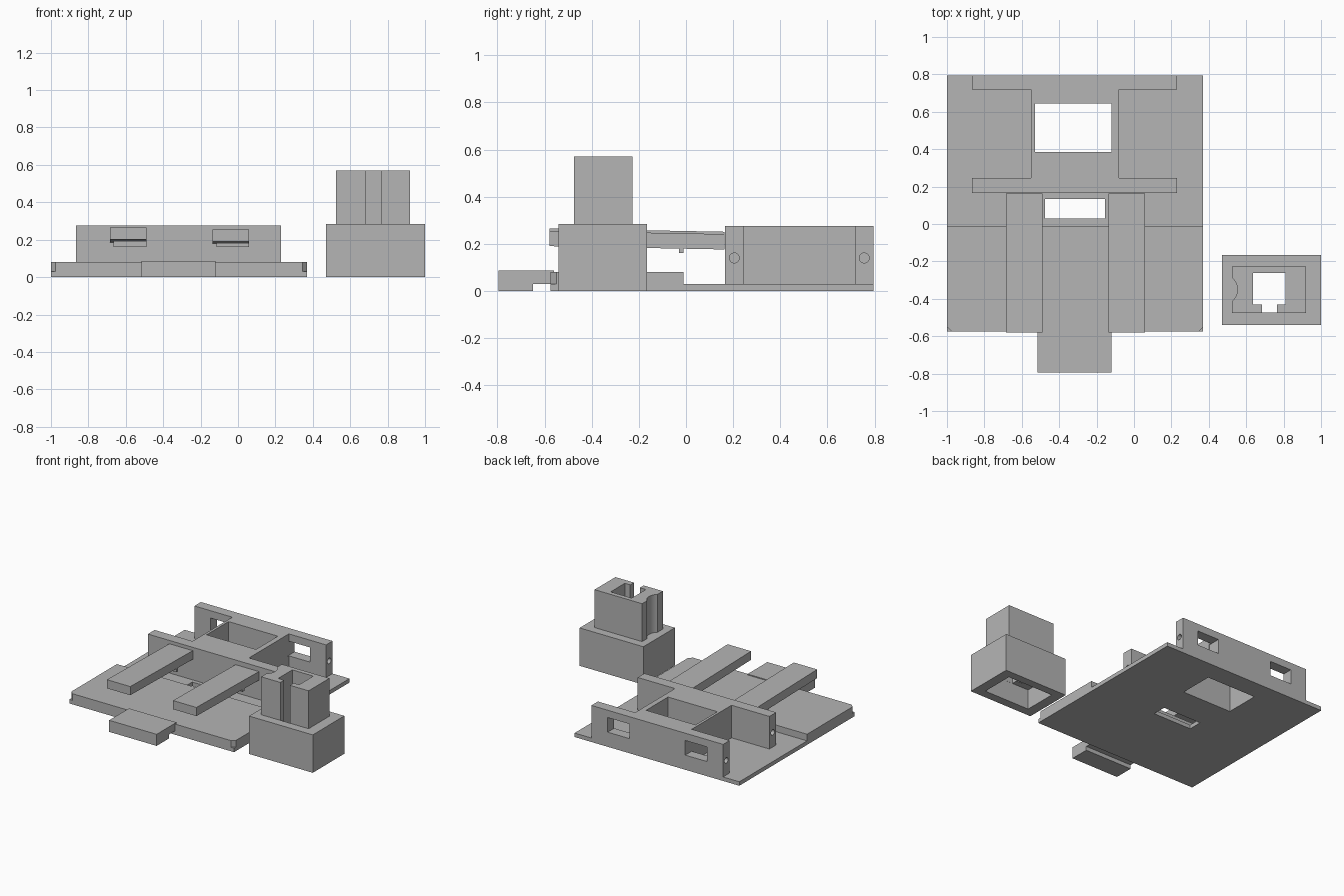
import bpy, bmesh, math
from mathutils import Vector

if "Cube" in bpy.data.objects:
    bpy.data.objects.remove(bpy.data.objects["Cube"])

grey = bpy.data.materials.new("plain grey")
grey.diffuse_color = (0.46, 0.46, 0.46, 1)
grey.use_nodes = True
grey.node_tree.nodes["Principled BSDF"].inputs["Base Color"].default_value = grey.diffuse_color


def finish(bm, name):
    bmesh.ops.recalc_face_normals(bm, faces=bm.faces)
    me = bpy.data.meshes.new(name)
    bm.to_mesh(me)
    bm.free()
    ob = bpy.data.objects.new(name, me)
    bpy.context.collection.objects.link(ob)
    me.materials.append(grey)
    return ob


def prism(name, pts, z0, z1):
    """Extrude an xy outline from z0 to z1."""
    bm = bmesh.new()
    face = bm.faces.new([bm.verts.new((x, y, z0)) for x, y in pts])
    up = bmesh.ops.extrude_face_region(bm, geom=[face])["geom"]
    bmesh.ops.translate(bm, verts=[v for v in up if isinstance(v, bmesh.types.BMVert)],
                        vec=(0, 0, z1 - z0))
    return finish(bm, name)


def box(name, x0, x1, y0, y1, z0, z1):
    return prism(name, [(x0, y0), (x1, y0), (x1, y1), (x0, y1)], z0, z1)


def cylinder(name, loc, r, depth, axis):
    bm = bmesh.new()
    bmesh.ops.create_cone(bm, cap_ends=True, segments=32, radius1=r, radius2=r, depth=depth)
    rot = Vector((0, 0, 1)).rotation_difference(Vector(axis)).to_matrix()
    bmesh.ops.rotate(bm, verts=bm.verts, matrix=rot)
    bmesh.ops.translate(bm, verts=bm.verts, vec=loc)
    return finish(bm, name)


def cut(ob, *cutters):
    for c in cutters:
        m = ob.modifiers.new("cut", 'BOOLEAN')
        m.operation, m.solver, m.object = 'DIFFERENCE', 'EXACT', c
        bpy.context.view_layer.objects.active = ob
        bpy.ops.object.modifier_apply(modifier=m.name)
        bpy.data.objects.remove(c)


# Base plate: thin sheet with a thicker front half whose front corners are clipped
plate = box("base_plate", -1, 0.37, -0.575, 0.795, 0, 0.03)
cut(plate, box("c", -0.53, -0.12, 0.385, 0.645, -1, 1),
    box("c", -0.475, -0.155, 0.03, 0.135, -1, 1))
k = 0.025
prism("raised_front_deck", [(-1 + k, -0.575), (0.37 - k, -0.575), (0.37, -0.575 + k),
                            (0.37, -0.01), (-1, -0.01), (-1, -0.575 + k)], 0.03, 0.08)

# Front tongue with a notch under its root
tongue = box("front_tongue", -0.515, -0.12, -0.795, -0.56, 0, 0.087)
cut(tongue, box("c", -1, 1, -0.65, -0.5, -1, 0.03))

# H-shaped holder: two cross walls joined by a hollow block
xl, xr, cl, cr = -0.865, 0.23, -0.55, -0.08
holder = prism("holder_frame", [(xl, 0.165), (xr, 0.165), (xr, 0.245), (cr, 0.245),
                                (cr, 0.718), (xr, 0.718), (xr, 0.795), (xl, 0.795),
                                (xl, 0.718), (cl, 0.718), (cl, 0.245), (xl, 0.245)],
               0.03, 0.275)
cut(holder, box("c", -0.53, -0.12, 0.385, 0.645, -1, 1))
# Windows in the back wall and blind pin holes in the wall ends
for x in (-0.73, -0.085):
    cut(holder, box("c", x, x + 0.18, 0.70, 0.9, 0.11, 0.22))
for x in (xl, xr):
    for y in (0.205, 0.756):
        cut(holder, cylinder("c", (x, y, 0.14), 0.021, 0.14, (1, 0, 0)))

# Two slightly tilted arms, each with a small catch underneath
for side, x, lift in (("left", -0.685, 0.01), ("right", -0.135, 0.0)):
    arm = box(side + "_arm", x, x + 0.195, -0.58, 0.163, 0.19, 0.255)
    for v in arm.data.vertices:
        v.co.z += lift - 0.014 * (v.co.y + 0.58) / 0.743
    box(side + "_arm_catch", x + 0.02, x + 0.195, -0.03, -0.01, 0.162, 0.19 + lift)

# Separate socket: wide hollow foot with a slotted tower on top
foot = box("socket_foot", 0.47, 1, -0.54, -0.165, 0, 0.285)
cut(foot, box("c", 0.545, 0.925, -0.475, -0.225, -1, 0.15))
tower = box("socket_tower", 0.525, 0.92, -0.475, -0.228, 0.285, 0.57)
slot = [(0.685, -0.474), (0.765, -0.474), (0.765, -0.43), (0.81, -0.43),
        (0.81, -0.262), (0.635, -0.262), (0.635, -0.43), (0.685, -0.43)]
cut(foot, prism("c", slot, -1, 1))
slot[0], slot[1] = (0.685, -0.6), (0.765, -0.6)
cut(tower, prism("c", slot, -1, 1),
    cylinder("c", (0.47, -0.35, 0.5), 0.083, 1, (0, 0, 1)))

# Crisp edges, smooth round holes
for ob in bpy.data.objects:
    ob.select_set(True)
bpy.context.view_layer.objects.active = plate
bpy.ops.object.shade_smooth_by_angle(angle=math.radians(30))
